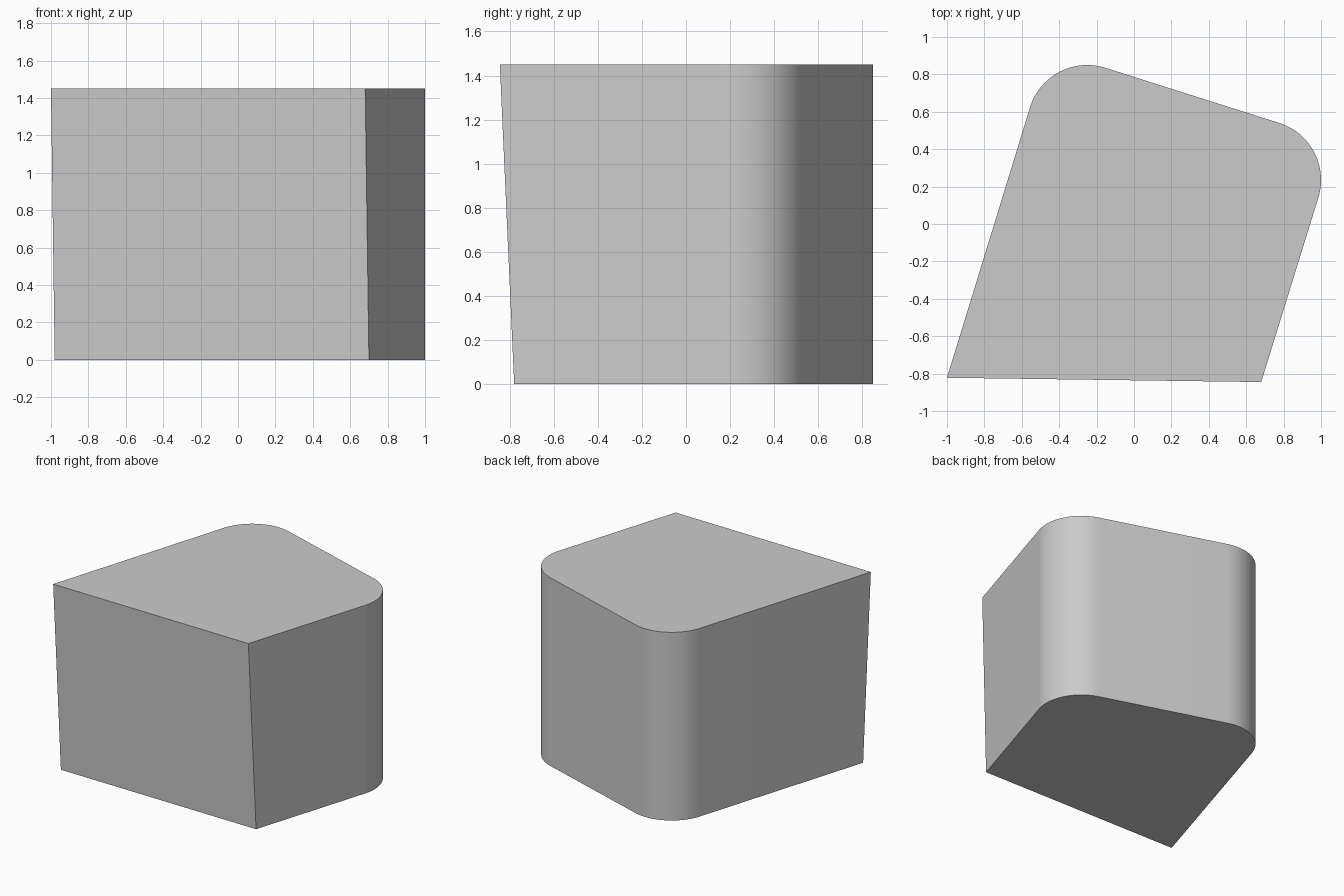
import bpy, bmesh, math

cube = bpy.data.objects.get("Cube")
if cube:
    bpy.data.objects.remove(cube, do_unlink=True)

HEIGHT = 1.45
RADIUS = 0.32
TILT = math.atan(0.309)      # turn of the side and back walls
STEPS = 20                   # segments in each rounded corner


def arc(cx, cy, start):
    """Quarter-circle corner, running counter-clockwise."""
    angles = [start + math.pi / 2 * i / STEPS for i in range(STEPS + 1)]
    return [(cx + RADIUS * math.cos(a), cy + RADIUS * math.sin(a)) for a in angles]


# Rounded back corners shared by the top and the bottom
back = arc(0.68, 0.235, -TILT) + arc(-0.25, 0.53, math.pi / 2 - TILT)

# The front face leans: its lower edge slides back along the side walls
top = [(-1.0, -0.822), (0.68, -0.845)] + back
bottom = [(-0.98, -0.757), (0.70, -0.78)] + back

bm = bmesh.new()
low = [bm.verts.new((x, y, 0)) for x, y in bottom]
high = [bm.verts.new((x, y, HEIGHT)) for x, y in top]
bm.faces.new(high)
bm.faces.new(low[::-1])
n = len(low)
for i in range(n):
    j = (i + 1) % n
    bm.faces.new((low[i], low[j], high[j], high[i]))
bmesh.ops.recalc_face_normals(bm, faces=bm.faces)
mesh = bpy.data.meshes.new("rounded_block")
bm.to_mesh(mesh)
bm.free()

block = bpy.data.objects.new("rounded_block", mesh)
bpy.context.collection.objects.link(block)

# Plain grey finish
grey = bpy.data.materials.new("light_grey")
grey.use_nodes = True
colour = (0.6, 0.6, 0.6, 1)
grey.diffuse_color = colour
grey.node_tree.nodes["Principled BSDF"].inputs["Base Color"].default_value = colour
mesh.materials.append(grey)

# Smooth the corners, keep the rims sharp
bpy.ops.object.select_all(action="DESELECT")
block.select_set(True)
bpy.context.view_layer.objects.active = block
bpy.ops.object.shade_smooth_by_angle(angle=math.radians(30))
